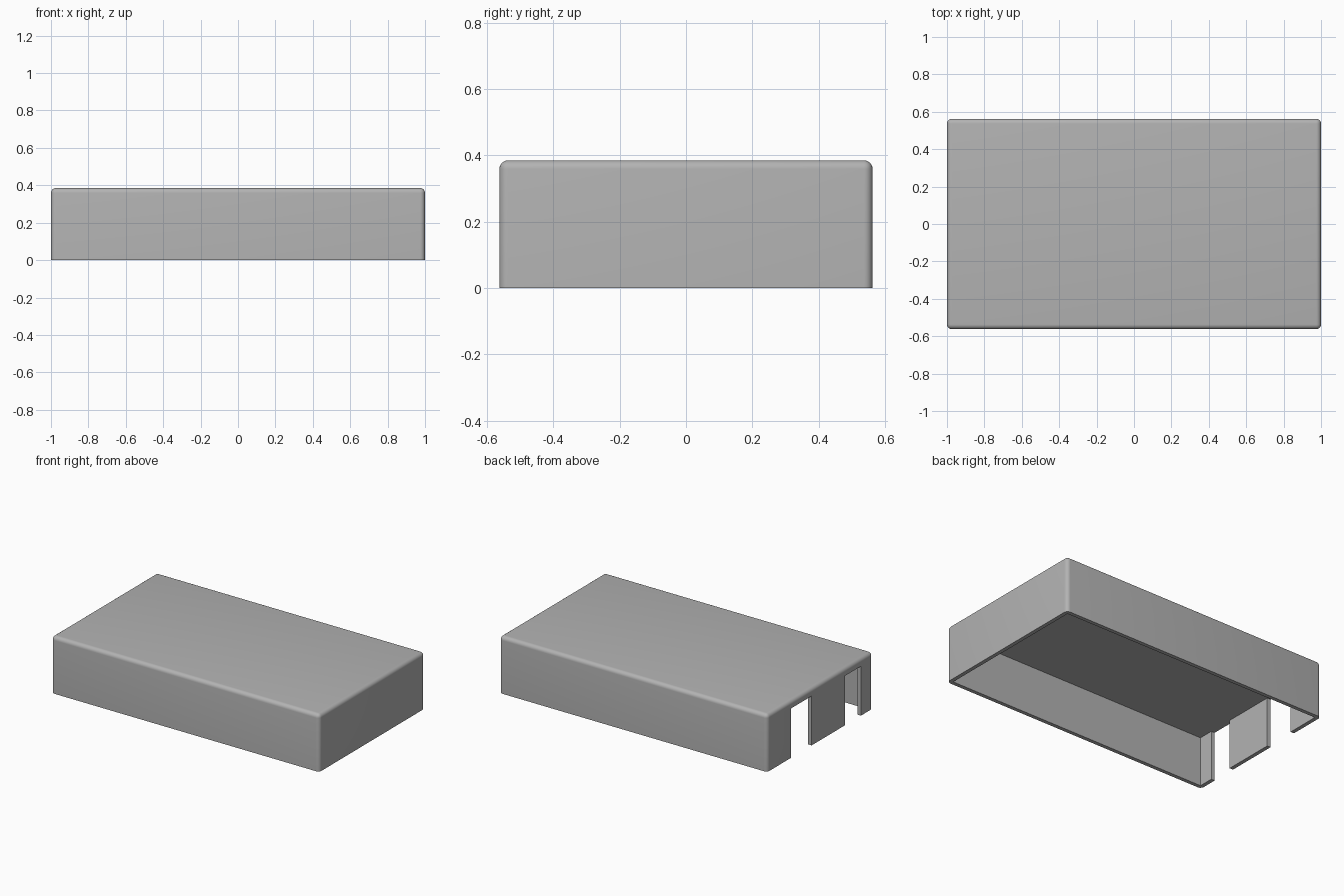
import bpy, bmesh, math
from mathutils import Vector

L, W, H = 2.0, 1.125, 0.385      # outer size
WALL, CEILING = 0.026, 0.333     # wall thickness, height of the inside ceiling
NOTCHES = [(0.09, 0.31), (-0.435, -0.263)]   # y ranges of the end openings

old = bpy.data.objects.get("Cube")
if old:
    bpy.data.objects.remove(old, do_unlink=True)

grey = bpy.data.materials.new("plain grey")
grey.use_nodes = True
colour = (0.45, 0.45, 0.45, 1)
grey.diffuse_color = colour
grey.node_tree.nodes["Principled BSDF"].inputs["Base Color"].default_value = colour


def box(name, low, high, radius=0):
    """Box between two corners, optionally rounded on all but its bottom edges."""
    low, high = Vector(low), Vector(high)
    bm = bmesh.new()
    bmesh.ops.create_cube(bm, size=1)
    for v in bm.verts:
        v.co = (low + high) / 2 + v.co * (high - low)
    if radius:
        edges = [e for e in bm.edges if any(v.co.z > low.z + 0.01 for v in e.verts)]
        bmesh.ops.bevel(bm, geom=edges, offset=radius, segments=6,
                        profile=0.5, affect='EDGES')
    mesh = bpy.data.meshes.new(name)
    bm.to_mesh(mesh)
    bm.free()
    mesh.materials.append(grey)
    obj = bpy.data.objects.new(name, mesh)
    bpy.context.collection.objects.link(obj)
    return obj


# Rounded outer shell
cover = box("enclosure_cover", (-L / 2, -W / 2, 0), (L / 2, W / 2, H), WALL)

# Open underside, then two openings through the -x end wall
ix, iy = L / 2 - WALL, W / 2 - WALL
cutters = [box("cavity_cutter", (-ix, -iy, -0.1), (ix, iy, CEILING))]
for y0, y1 in NOTCHES:
    cutters.append(box("notch_cutter", (-L / 2 - 0.1, y0, -0.1),
                       (-ix + 0.1, y1, CEILING)))

bpy.context.view_layer.objects.active = cover
for cutter in cutters:
    cutter.hide_render = True
    mod = cover.modifiers.new("cut", 'BOOLEAN')
    mod.operation = 'DIFFERENCE'
    mod.solver = 'EXACT'
    mod.object = cutter
    bpy.ops.object.modifier_apply(modifier=mod.name)
    bpy.data.objects.remove(cutter, do_unlink=True)

# Smooth fillets, sharp edges elsewhere
bpy.ops.object.select_all(action='DESELECT')
cover.select_set(True)
bpy.ops.object.shade_smooth_by_angle(angle=math.radians(30))
